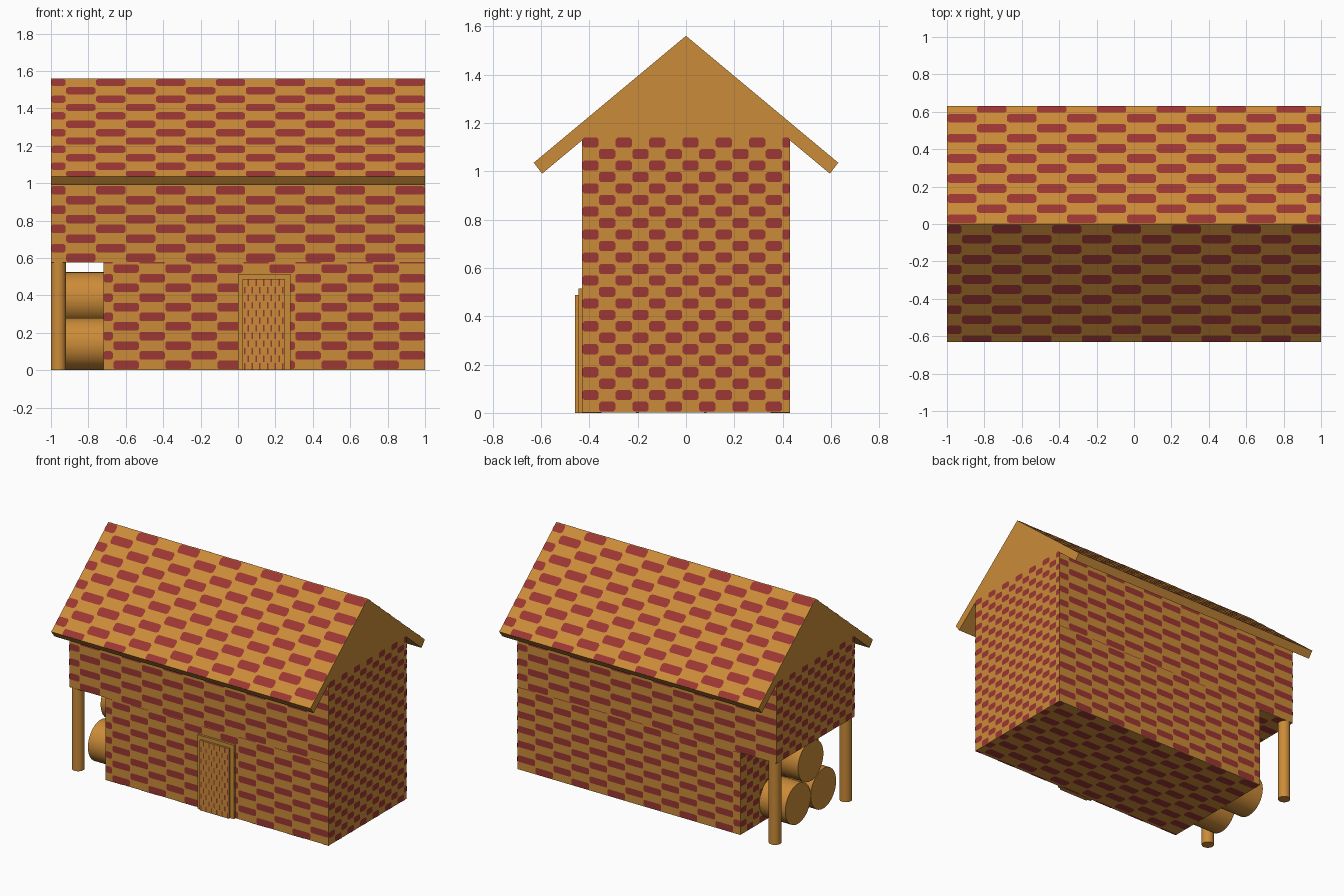
import bpy, bmesh, math
from mathutils import Vector

if "Cube" in bpy.data.objects:
    bpy.data.objects.remove(bpy.data.objects["Cube"])


def material(name, rgb):
    m = bpy.data.materials.new(name)
    m.diffuse_color = (*rgb, 1)
    m.use_nodes = True
    m.node_tree.nodes["Principled BSDF"].inputs["Base Color"].default_value = m.diffuse_color
    return m


OCHRE = material("ochre", (0.60, 0.26, 0.04))
RED = material("brick red", (0.33, 0.038, 0.033))


def finish(name, bm, mat):
    me = bpy.data.meshes.new(name)
    bm.to_mesh(me)
    bm.free()
    me.materials.append(mat)
    ob = bpy.data.objects.new(name, me)
    bpy.context.collection.objects.link(ob)
    return ob


def prism(name, profile, x0, x1, mat=OCHRE):
    """Extrude a (y, z) outline along x."""
    bm = bmesh.new()
    face = bm.faces.new([bm.verts.new((x0, y, z)) for y, z in profile])
    ext = bmesh.ops.extrude_face_region(bm, geom=[face])["geom"]
    bmesh.ops.translate(bm, vec=(x1 - x0, 0, 0),
                        verts=[g for g in ext if isinstance(g, bmesh.types.BMVert)])
    bmesh.ops.recalc_face_normals(bm, faces=bm.faces)
    return finish(name, bm, mat)


def box(name, x0, x1, y0, y1, z0, z1):
    return prism(name, [(y0, z0), (y1, z0), (y1, z1), (y0, z1)], x0, x1)


def cylinder(name, r, length, loc, along_x=False):
    bpy.ops.mesh.primitive_cylinder_add(
        vertices=32, radius=r, depth=length, location=loc,
        rotation=(0, math.pi / 2 if along_x else 0, 0))
    ob = bpy.context.object
    ob.name = name
    ob.data.materials.append(OCHRE)
    bpy.ops.object.shade_smooth_by_angle()


def bricks(name, origin, u, v, w, h, cu, cv, parity=0, off_u=0, off_v=0,
           fill_u=0.98, fill_v=0.88):
    """Checker of thin chamfered red bricks over a w x h rectangle."""
    u, v = Vector(u).normalized(), Vector(v).normalized()
    o = Vector(origin) + u.cross(v) * 0.0015
    bm = bmesh.new()
    for i in range(math.ceil((w + off_u) / cu - 1e-4)):
        for j in range(math.ceil((h + off_v) / cv - 1e-4)):
            if (i + j + parity) % 2:
                continue
            mu, mv = cu * (1 - fill_u) / 2, cv * (1 - fill_v) / 2
            a0, a1 = max(0, i * cu - off_u + mu), min(w, (i + 1) * cu - off_u - mu)
            b0, b1 = max(0, j * cv - off_v + mv), min(h, (j + 1) * cv - off_v - mv)
            if a1 - a0 < 0.004 or b1 - b0 < 0.004:
                continue
            c = 0.2 * min(a1 - a0, b1 - b0)
            pts = [(a0 + c, b0), (a1 - c, b0), (a1, b0 + c), (a1, b1 - c),
                   (a1 - c, b1), (a0 + c, b1), (a0, b1 - c), (a0, b0 + c)]
            bm.faces.new([bm.verts.new(o + u * a + v * b) for a, b in pts])
    return finish(name, bm, RED)


X, Y, Z = Vector((1, 0, 0)), Vector((0, 1, 0)), Vector((0, 0, 1))
D, MID, TOP, SHORT = 0.43, 0.575, 1.13, -0.72

# House body: short ground floor, full-length upper floor with gables
box("ground_floor", SHORT, 1, -D, D, 0.002, MID)
prism("upper_floor", [(-D, MID), (D, MID), (D, TOP), (0, 1.487), (-D, TOP)], -1, 1)

# Roof
prism("roof", [(0, 1.56), (0.63, 1.035), (0.595, 0.99), (0, 1.486),
               (-0.595, 0.99), (-0.63, 1.035)], -1, 1)

# Front and back: roof tiles and wall bricks
for side, s in (("front", 1), ("back", -1)):
    bricks(side + "_roof_tiles", (-s, -0.63 * s, 1.035), X * s, (0, 0.63 * s, 0.525),
           2, 0.815, 0.16, 0.07, 1, 0.08, 0.02)
    bricks(side + "_upper_bricks", (-s, -D * s, MID), X * s, Z,
           2, TOP - MID, 0.16, 0.0515, 1, 0.08)
    bricks(side + "_lower_bricks", (SHORT if s > 0 else 1, -D * s, 0.002), X * s, Z,
           1 - SHORT, MID, 0.139, 0.0515, 1, 0.087 if s > 0 else 0)

# End walls and undersides
bricks("right_bricks", (1, -D, 0.002), Y, Z, 2 * D, 1.14, 0.069, 0.0475, 1)
bricks("left_upper_bricks", (-1, D, MID), -Y, Z, 2 * D, 0.565, 0.069, 0.0475, 1)
bricks("left_lower_bricks", (SHORT, D, 0.002), -Y, Z, 2 * D, MID, 0.069, 0.0475, 1)
bricks("floor_bricks", (SHORT, D, 0.002), X, -Y, 1 - SHORT, 2 * D, 0.139, 0.07)
bricks("overhang_bricks", (-1, D, MID), X, -Y, 1 + SHORT, 2 * D, 0.139, 0.07)

# Door
box("door_frame", 0, 0.28, -0.445, -D, 0, 0.515)
box("door_panel", 0.025, 0.25, -0.4585, -D, 0, 0.488)
bricks("door_grain", (0.025, -0.4585, 0), X, Z, 0.225, 0.488, 0.0205, 0.0407, 0,
       fill_u=0.4, fill_v=0.85)

# Overhang posts
for side, y in (("front", -0.39), ("back", 0.39)):
    cylinder(side + "_post", 0.04, MID, (-0.96, y, MID / 2))

# Stacked logs under the overhang
for n, (y, z) in enumerate([(-0.20, 0.14), (0.08, 0.14), (-0.06, 0.385)]):
    cylinder(f"log_{n + 1}", 0.14, 0.2, (-0.82, y, z), True)
